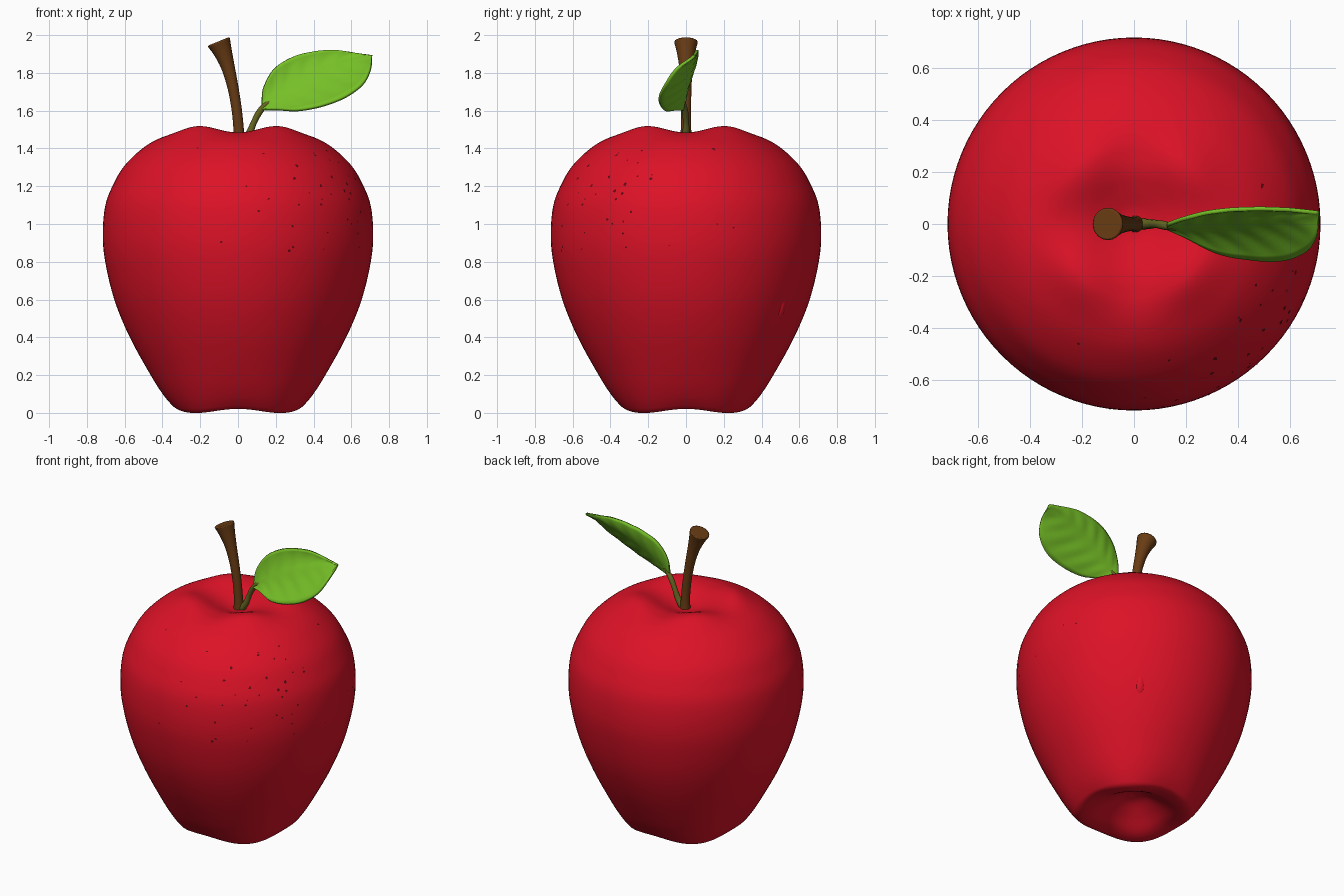
import bpy, bmesh, math, random
from mathutils import Vector

if "Cube" in bpy.data.objects:
    bpy.data.objects.remove(bpy.data.objects["Cube"])

random.seed(4)


def mat(name, rgb):
    m = bpy.data.materials.new(name)
    m.diffuse_color = (*rgb, 1)
    m.use_nodes = True
    m.node_tree.nodes["Principled BSDF"].inputs["Base Color"].default_value = m.diffuse_color
    return m


RED = mat("apple red", (0.72, 0.006, 0.02))
BROWN = mat("stem brown", (0.14, 0.045, 0.007))
GREEN = mat("leaf green", (0.18, 0.52, 0.02))
OLIVE = mat("stalk olive", (0.13, 0.13, 0.015))
DARK = mat("speck dark red", (0.12, 0.003, 0.006))


def make(name, verts, faces, material, smooth=True):
    me = bpy.data.meshes.new(name)
    me.from_pydata([tuple(v) for v in verts], [], faces)
    bm = bmesh.new()
    bm.from_mesh(me)
    bmesh.ops.remove_doubles(bm, verts=bm.verts, dist=1e-5)
    bmesh.ops.recalc_face_normals(bm, faces=bm.faces)
    for f in bm.faces:
        f.smooth = smooth
    bm.to_mesh(me)
    bm.free()
    me.materials.append(material)
    ob = bpy.data.objects.new(name, me)
    bpy.context.collection.objects.link(ob)
    return ob


def spline(pts, t):
    """Catmull-Rom through pts, t from 0 to 1."""
    pts = [Vector(p) for p in pts]
    n = len(pts) - 1
    i = min(int(t * n), n - 1)
    u = t * n - i
    b, c = pts[i], pts[i + 1]
    a = pts[i - 1] if i else b * 2 - c
    d = pts[i + 2] if i + 2 <= n else c * 2 - b
    return 0.5 * (2 * b + (c - a) * u + (2 * a - 5 * b + 4 * c - d) * u * u
                  + (3 * b - a - 3 * c + d) * u ** 3)


# Apple body: lathe profile (radius, height) with four soft lobes at top and bottom
PROFILE = [(0, .14), (.07, .125), (.15, .08), (.23, .03), (.29, .012), (.335, .014),
           (.365, .04), (.41, .1), (.47, .2), (.575, .4), (.655, .6), (.703, .8),
           (.716, .95), (.702, 1.1), (.66, 1.21), (.60, 1.31), (.50, 1.405),
           (.40, 1.465), (.32, 1.497), (.26, 1.5), (.2, 1.487), (.13, 1.46),
           (.06, 1.435), (0, 1.43)]


def surf(t, a):
    r, z = spline(PROFILE, t)
    r = max(r, 0)
    lobe = -math.cos(4 * a)
    low = max(0, 1 - z / 0.6) ** 2 if t < 0.6 else 0
    z += lobe * 0.017 * math.exp(-((r - .29) / .1) ** 2) * (1 if t > .6 else -.7 * low)
    r *= 1 + 0.035 * low * lobe
    return Vector((r * math.cos(a), r * math.sin(a), max(z, 0)))


N, M = 96, 110
verts = [surf(j / M, 2 * math.pi * i / N) for j in range(M + 1) for i in range(N)]
faces = [(j * N + i, j * N + (i + 1) % N, (j + 1) * N + (i + 1) % N, (j + 1) * N + i)
         for j in range(M) for i in range(N)]
make("apple_body", verts, faces, RED)

# Small drip-shaped bump on the right back side
bm = bmesh.new()
bmesh.ops.create_uvsphere(bm, u_segments=16, v_segments=12, radius=1)
pos = Vector((.375, .505, .56))
for v in bm.verts:
    z = v.co.z
    w = .026 * (1 - .4 * z)
    out = .018 * (1 - .5 * z)
    tilt = Vector((.6, .8, 0)) * z * .025
    v.co = pos + tilt + Vector((.6, .8, 0)) * v.co.x * out \
        + Vector((-.8, .6, 0)) * v.co.y * w + Vector((0, 0, z * .07))
me = bpy.data.meshes.new("skin_drip")
for f in bm.faces:
    f.smooth = True
bm.to_mesh(me)
bm.free()
me.materials.append(RED)
bpy.context.collection.objects.link(bpy.data.objects.new("skin_drip", me))

# Dark specks scattered on the front right of the skin
verts, faces = [], []
for k in range(42):
    t, a = random.uniform(.49, .70), math.radians(random.gauss(-50, 28))
    p = surf(t, a)
    du = (surf(t, a + .01) - p).normalized()
    dv = (surf(t + .002, a) - p).normalized()
    n = du.cross(dv).normalized()
    size = random.uniform(.005, .011)
    base = len(verts)
    for q in range(5):
        ang = q * math.tau / 5
        s = size * random.uniform(.5, 1.2)
        verts.append(p + n * .002 + du * s * math.cos(ang) + dv * s * math.sin(ang))
    faces.append(tuple(range(base, base + 5)))
make("skin_specks", verts, faces, DARK, False)


# Stem and leaf stalk: tapered tubes along a curve in the y = 0 plane
def tube(name, path, material, sides=20, steps=28):
    """path points: (x, y, z, radius)"""
    verts, faces = [], []
    for j in range(steps + 1):
        t = j / steps
        p = spline(path, t)
        d = spline(path, min(t + .01, 1)) - spline(path, max(t - .01, 0))
        d = Vector(d[:3]).normalized()
        u = Vector((0, 1, 0))
        v = d.cross(u).normalized()
        for i in range(sides):
            a = math.tau * i / sides
            verts.append(Vector(p[:3]) + (u * math.cos(a) + v * math.sin(a)) * p[3])
    for j in range(steps):
        for i in range(sides):
            k = (i + 1) % sides
            faces.append((j * sides + i, j * sides + k,
                          (j + 1) * sides + k, (j + 1) * sides + i))
    faces += [tuple(range(sides)), tuple(range(steps * sides, (steps + 1) * sides))]
    ob = make(name, verts, faces, material)
    bev = ob.modifiers.new("rounded_ends", 'BEVEL')
    bev.width, bev.segments, bev.limit_method = .008, 2, 'ANGLE'
    bev.angle_limit = math.radians(50)
    return ob


tube("stem", [(.006, 0, 1.40, .034), (.004, 0, 1.49, .028), (-.006, 0, 1.6, .027),
              (-.026, 0, 1.72, .029), (-.053, 0, 1.83, .036), (-.08, 0, 1.91, .049),
              (-.103, 0, 1.967, .064)], BROWN)
tube("leaf_stalk", [(.02, 0, 1.42, .022), (.06, 0, 1.48, .019), (.085, 0, 1.54, .016),
                    (.115, -.005, 1.595, .017), (.15, -.012, 1.635, .013),
                    (.19, -.014, 1.66, .005)], OLIVE, 12)

# Leaf blade: loft between upper edge, midrib and lower edge
UPPER = [(.125, -.01, 1.62), (.135, .0, 1.72), (.19, .02, 1.82), (.28, .043, 1.88),
         (.38, .055, 1.91), (.5, .058, 1.922), (.61, .053, 1.908), (.71, .042, 1.893)]
RIB = [(.125, -.012, 1.615), (.175, -.012, 1.66), (.25, -.005, 1.705), (.34, .004, 1.755),
       (.44, .015, 1.803), (.54, .026, 1.843), (.63, .034, 1.873), (.71, .042, 1.89)]
LOWER = [(.125, -.015, 1.605), (.2, -.05, 1.607), (.32, -.11, 1.603), (.45, -.135, 1.628),
         (.57, -.138, 1.675), (.66, -.105, 1.742), (.70, -.05, 1.82), (.71, .04, 1.885)]
L, H = 48, 8
verts, faces = [], []
for j in range(L + 1):
    t = j / L
    up, rib, lo = spline(UPPER, t), spline(RIB, t), spline(LOWER, t)
    for i in range(2 * H + 1):
        s = (i - H) / H
        edge = up if s > 0 else lo
        p = rib.lerp(edge, abs(s))
        bulge = 4 * abs(s) * (1 - abs(s)) * math.sin(math.pi * t)
        vein = .0025 * math.sin(46 * (t - .12 * abs(s)))
        p += Vector((0, 1, -.5)) * bulge * (.012 + vein)
        verts.append(p)
W = 2 * H + 1
faces = [(j * W + i, j * W + i + 1, (j + 1) * W + i + 1, (j + 1) * W + i)
         for j in range(L) for i in range(W - 1)]
leaf = make("leaf", verts, faces, GREEN)
sol = leaf.modifiers.new("thickness", 'SOLIDIFY')
sol.thickness, sol.offset = .016, 0

# Keep sharp ends crisp
for ob in bpy.data.objects:
    ob.select_set(ob.name in ("stem", "leaf_stalk"))
bpy.context.view_layer.objects.active = bpy.data.objects["stem"]
bpy.ops.object.shade_smooth_by_angle(angle=math.radians(45))
